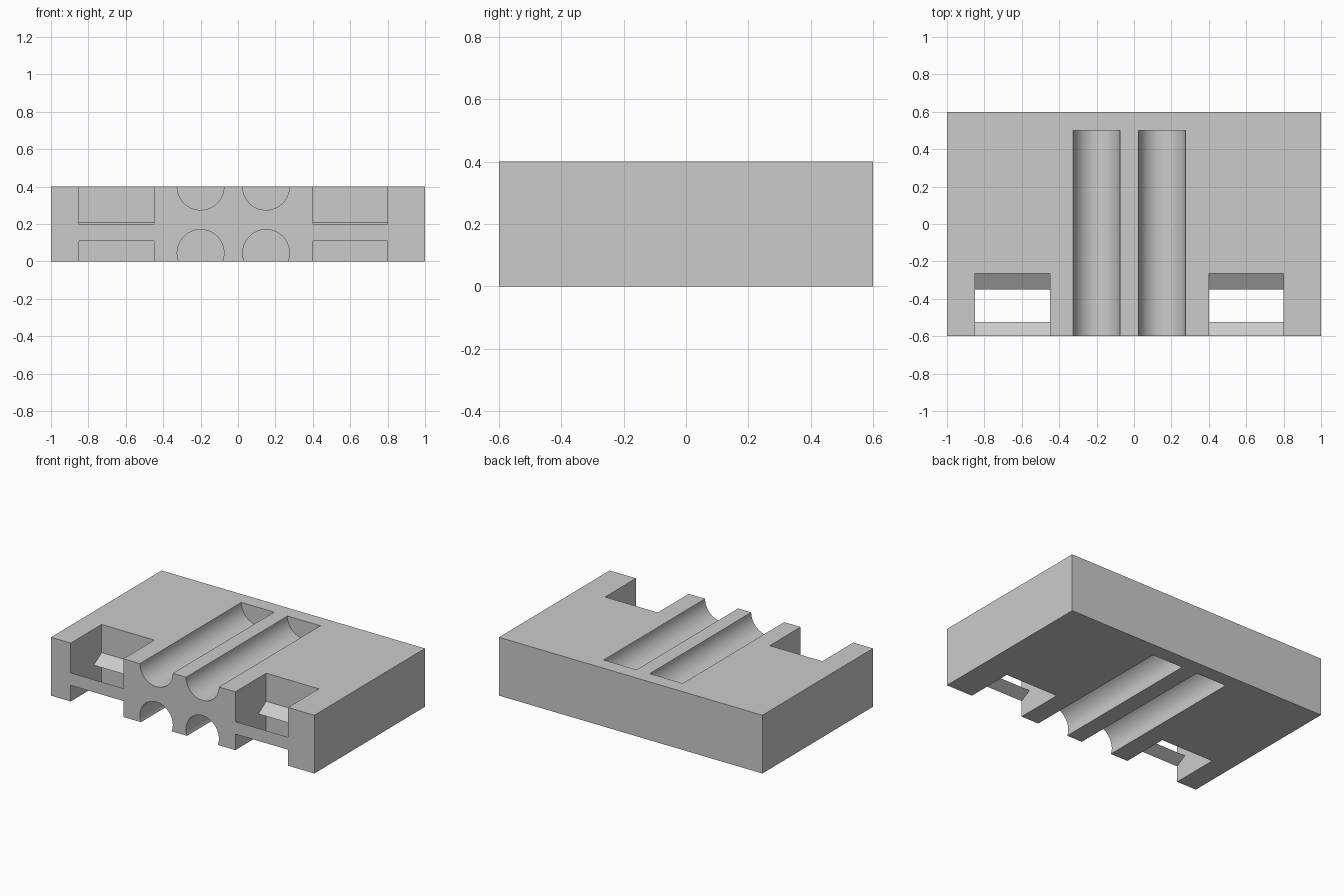
import bpy, bmesh, math

default = bpy.data.objects.get("Cube")
if default:
    bpy.data.objects.remove(default, do_unlink=True)

grey = bpy.data.materials.new("light_grey")
grey.use_nodes = True
colour = (0.6, 0.6, 0.6, 1)
grey.diffuse_color = colour
grey.node_tree.nodes["Principled BSDF"].inputs["Base Color"].default_value = colour


def prism(name, points, axis, start, end):
    """Extrude a closed profile along x (profile in y, z) or y (profile in x, z)."""
    bm = bmesh.new()
    place = (lambda a, b: (start, a, b)) if axis == "x" else (lambda a, b: (a, start, b))
    face = bm.faces.new([bm.verts.new(place(a, b)) for a, b in points])
    grown = bmesh.ops.extrude_face_region(bm, geom=[face])["geom"]
    step = (end - start, 0, 0) if axis == "x" else (0, end - start, 0)
    bmesh.ops.translate(bm, vec=step, verts=[g for g in grown if isinstance(g, bmesh.types.BMVert)])
    bmesh.ops.recalc_face_normals(bm, faces=bm.faces[:])
    mesh = bpy.data.meshes.new(name)
    bm.to_mesh(mesh)
    bm.free()
    mesh.materials.append(grey)
    obj = bpy.data.objects.new(name, mesh)
    bpy.context.collection.objects.link(obj)
    return obj


def circle(x, z, radius, sides=64):
    turns = [2 * math.pi * (i + 0.5) / sides for i in range(sides)]
    return [(x + radius * math.cos(t), z + radius * math.sin(t)) for t in turns]


# Solid block
block = prism("block", [(-0.6, 0), (0.6, 0), (0.6, 0.4), (-0.6, 0.4)], "x", -1, 1)

# Round channels in the top and underside, open at the front
cutters = []
for x in (-0.2, 0.15):
    for z in (0.4, 0.045):
        cutters.append(prism("channel_cutter", circle(x, z, 0.125), "y", -0.7, 0.5))

# Strap slots that leave a wedge-shaped bar at the front and a ridge behind
slot = [(-0.7, 0.5), (-0.265, 0.5), (-0.265, 0.207), (-0.35, 0.153),
        (-0.265, 0.11), (-0.265, -0.1), (-0.7, -0.1), (-0.7, 0.11),
        (-0.6, 0.11), (-0.525, 0.153), (-0.6, 0.196), (-0.7, 0.196)]
for x in (-0.85, 0.4):
    cutters.append(prism("slot_cutter", slot, "x", x, x + 0.4))

# Cut the block and remove the cutters
bpy.ops.object.select_all(action="DESELECT")
bpy.context.view_layer.objects.active = block
block.select_set(True)
for cutter in cutters:
    cutter.hide_render = True
    mod = block.modifiers.new("cut", "BOOLEAN")
    mod.operation = "DIFFERENCE"
    mod.solver = "EXACT"
    mod.object = cutter
    bpy.ops.object.modifier_apply(modifier=mod.name)
    bpy.data.objects.remove(cutter, do_unlink=True)

bpy.ops.object.shade_smooth_by_angle(angle=math.radians(20))
